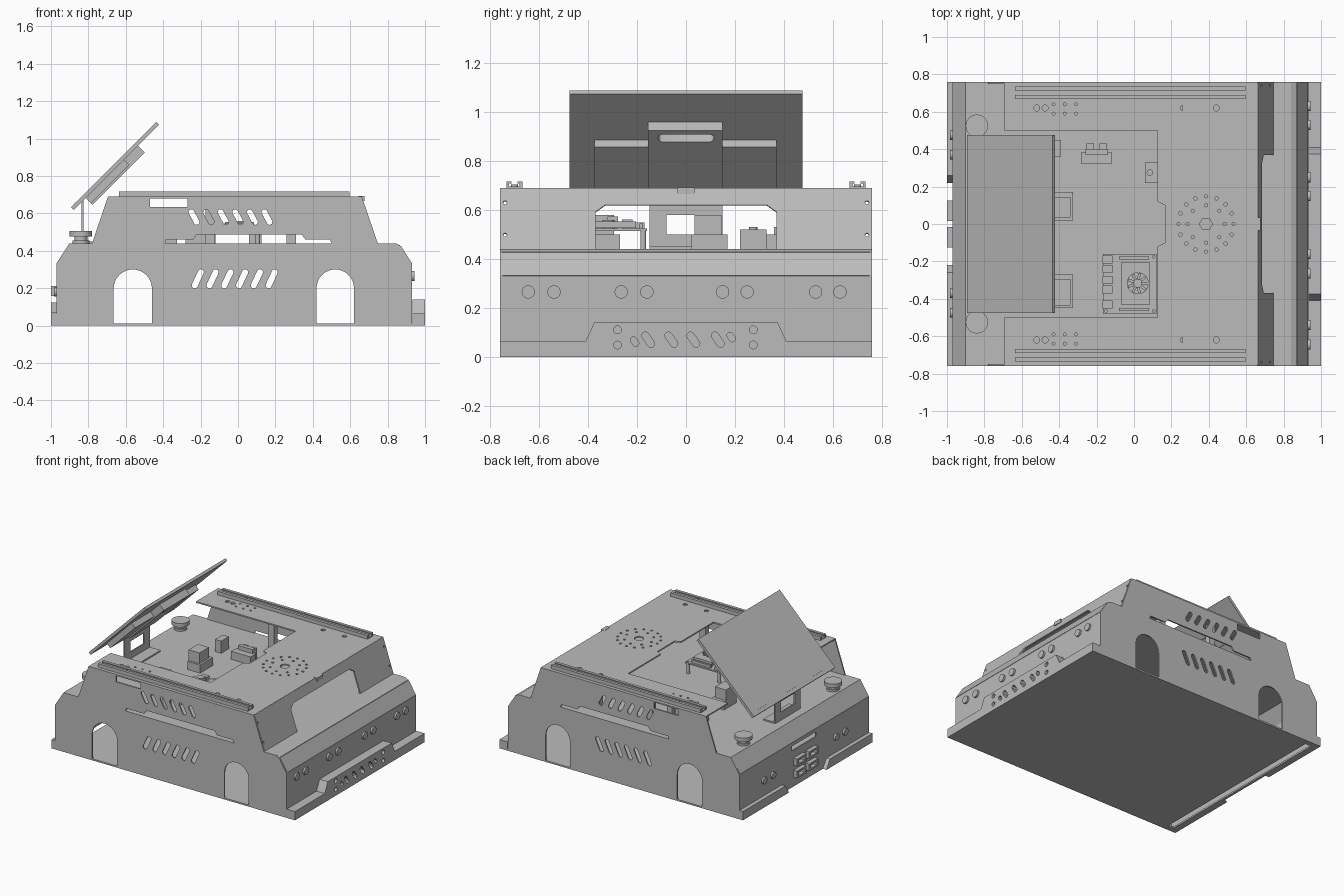
import bpy
from math import cos, sin, pi, radians
from mathutils import Matrix, Vector

cube = bpy.data.objects.get("Cube")
if cube:
    bpy.data.objects.remove(cube)

grey = bpy.data.materials.new("sheet metal grey")
grey.use_nodes = True
grey.diffuse_color = (0.5, 0.5, 0.5, 1)
grey.node_tree.nodes["Principled BSDF"].inputs["Base Color"].default_value = (0.5, 0.5, 0.5, 1)

X, Y, Z = Vector((1, 0, 0)), Vector((0, 1, 0)), Vector((0, 0, 1))
T = 0.005  # half thickness of the sheet metal
parts = []


def rect(a0, b0, a1, b1):
    return [(a0, b0), (a1, b0), (a1, b1), (a0, b1)]


def circle(a, b, r, n=16):
    return [(a + r * cos(2 * pi * i / n), b + r * sin(2 * pi * i / n)) for i in range(n)]


def slot(a, b, length, width, angle):
    """Rounded slot outline centred on (a, b)."""
    r, half, t = width / 2, (length - width) / 2, radians(angle)
    pts = []
    for end in (0, 1):
        for i in range(7):
            k = t + pi * end - pi / 2 + pi * i / 6
            c = t + pi * end
            pts.append((a + half * cos(c) + r * cos(k), b + half * sin(c) + r * sin(k)))
    return pts


def arch(a0, a1, base, top):
    r, mid = (a1 - a0) / 2, (a0 + a1) / 2
    return [(a0, base), (a1, base)] + [
        (mid + r * cos(pi * i / 16), top - r + r * sin(pi * i / 16)) for i in range(17)]


def panel(name, outline, holes=(), half=T, at=(0, 0, 0), u=X, v=Y):
    """Plate with holes, drawn in the u-v plane and thickened both ways."""
    curve = bpy.data.curves.new(name, "CURVE")
    curve.dimensions, curve.fill_mode, curve.extrude = "2D", "BOTH", half
    for loop in [outline, *holes]:
        s = curve.splines.new("POLY")
        s.points.add(len(loop) - 1)
        s.use_cyclic_u = True
        for p, (a, b) in zip(s.points, loop):
            p.co = (a, b, 0, 1)
    tmp = bpy.data.objects.new(name + "_outline", curve)
    bpy.context.collection.objects.link(tmp)
    mesh = bpy.data.meshes.new_from_object(
        tmp.evaluated_get(bpy.context.evaluated_depsgraph_get()))
    bpy.data.objects.remove(tmp)
    m = Matrix((u, v, u.cross(v))).transposed().to_4x4()
    m.translation = at
    mesh.transform(m)
    mesh.materials.clear()
    mesh.materials.append(grey)
    ob = bpy.data.objects.new(name, mesh)
    bpy.context.collection.objects.link(ob)
    parts.append(ob)
    return ob


def box(name, x0, x1, y0, y1, z0, z1):
    return panel(name, rect(x0, y0, x1, y1), half=(z1 - z0) / 2, at=(0, 0, (z0 + z1) / 2))


def disc(name, x, y, z0, z1, r):
    return panel(name, circle(x, y, r, 32), half=(z1 - z0) / 2, at=(0, 0, (z0 + z1) / 2))


def slope(name, p, q, width, outline=None, holes=()):
    """Plate running along y, leaning from p to q in the x-z plane."""
    d = Vector((q[0] - p[0], 0, q[1] - p[1]))
    shape = outline or rect(-width, 0, width, d.length)
    return panel(name, shape, holes, at=(p[0], 0, p[1]), u=Y, v=d.normalized())


# Lower body shell
body = [(-0.97, 0), (0.93, 0), (0.93, 0.33), (0.87, 0.425), (0.84, 0.44),
        (-0.9, 0.44), (-0.97, 0.33)]
vents = [slot(-0.215 + 0.079 * i, 0.25, 0.11, 0.032, 65) for i in range(6)]
arches = [arch(-0.665, -0.46, 0.012, 0.3), arch(0.42, 0.62, 0.012, 0.3)]
for side, s in (("right", -1), ("left", 1)):
    panel("body_side_" + side, body, vents + arches, at=(0, s * 0.755, 0), u=X, v=Z)
W = 0.752
panel("body_deck", rect(-0.9, -W, 0.84, W), at=(0, 0, 0.435))
slope("rear_slope", (-0.966, 0.33), (-0.897, 0.437), W)
slope("front_slope", (0.926, 0.33), (0.866, 0.424), W)
slope("front_slope_top", (0.866, 0.424), (0.838, 0.436), W)
panel("front_wall", rect(-W, 0, W, 0.33), at=(0.925, 0, 0), u=Y, v=Z)
panel("rear_wall", rect(-W, 0, W, 0.33), [rect(-0.14, 0.27, 0.14, 0.305)],
      at=(-0.965, 0, 0), u=Y, v=Z)
panel("floor_plate", rect(-0.97, -0.76, 1, 0.76), [rect(-0.95, -0.72, -0.9, 0.72)],
      at=(0, 0, 0.006), half=0.006)

# Front bumper with holes, and rear flanges
bumper = [(-0.76, 0), (0.76, 0), (0.76, 0.065), (0.41, 0.065), (0.375, 0.14),
          (-0.375, 0.14), (-0.41, 0.065), (-0.76, 0.065)]
bumper_holes = [circle(a, b, 0.016) for a in (-0.28, 0.275) for b in (0.048, 0.11)]
bumper_holes += [slot(a, 0.07, 0.07, 0.03, 125) for a in (-0.155, -0.06, 0.03, 0.13)]
bumper_holes += [slot(a, b, 0.042, 0.026, 125) for a, b in ((-0.21, 0.062), (0.185, 0.08))]
panel("front_bumper", bumper, bumper_holes, half=0.034, at=(0.966, 0, 0), u=Y, v=Z)
for s in (-1, 1):
    panel("rear_flange", [(s * 0.76, 0), (s * 0.22, 0), (s * 0.26, 0.065), (s * 0.76, 0.065)],
          half=0.015, at=(-0.985, 0, 0), u=Y, v=Z)

# Round sensors on both ends, sockets on the rear
for a in (-0.645, -0.54, -0.265, -0.16, 0.15, 0.25, 0.53, 0.63):
    panel("front_sensor", circle(a, 0.265, 0.027, 24), half=0.008, at=(0.935, 0, 0), u=Y, v=Z)
for a in (-0.475, -0.37, 0.37, 0.475):
    panel("rear_sensor", circle(a, 0.18, 0.025, 24), half=0.008, at=(-0.976, 0, 0), u=Y, v=Z)
for a in (-0.07, 0.07):
    for b in (0.095, 0.185):
        panel("rear_socket", rect(a - 0.055, b - 0.027, a + 0.055, b + 0.027),
              [rect(a - 0.035, b - 0.014, a + 0.035, b + 0.014)],
              half=0.015, at=(-0.985, 0, 0), u=Y, v=Z)

# Upper hood, open at the rear
hood = [(-0.78, 0.44), (-0.39, 0.44), (-0.385, 0.46), (-0.24, 0.46), (-0.22, 0.488),
        (0.34, 0.488), (0.36, 0.46), (0.49, 0.46), (0.5, 0.44), (0.745, 0.44),
        (0.66, 0.69), (-0.695, 0.69)]
hood_vents = [slot(-0.235 + 0.078 * i, 0.58, 0.09, 0.03, 118) for i in range(6)]
window = [rect(-0.47, 0.635, -0.27, 0.68)]
for side, s in (("right", -1), ("left", 1)):
    panel("hood_side_" + side, hood, hood_vents + window, at=(0, s * 0.755, 0), u=X, v=Z)
L = 0.262
slope("hood_front", (0.742, 0.44), (0.657, 0.688), W, outline=[
    (-W, 0), (-0.37, 0), (-0.37, 0.16), (-0.33, 0.19), (0.33, 0.19), (0.37, 0.16),
    (0.37, 0), (W, 0), (W, L), (-W, L)],
    holes=[circle(s * 0.74, v, 0.008, 8) for s in (-1, 1) for v in (0.06, 0.2)])
hood_top = [(-0.695, -W), (0.66, -W), (0.66, W), (-0.695, W), (-0.695, 0.5), (0.125, 0.5),
            (0.125, 0.12), (0.165, 0.1), (0.165, -0.1), (0.125, -0.12), (0.125, -0.5),
            (-0.695, -0.5)]
holes = [circle(0.385, 0, 0.035, 6)]
for n, r in ((8, 0.1), (16, 0.148)):
    holes += [circle(0.385 + r * cos(2 * pi * i / n), r * sin(2 * pi * i / n), 0.009, 8)
              for i in range(n)]
for s in (-1, 1):
    holes += [circle(a, s * 0.62, 0.016) for a in (-0.52, -0.475, 0.265, 0.44)]
    holes += [circle(a, s * b, 0.008, 8) for a in (-0.43, -0.37, -0.31) for b in (0.59, 0.64)]
panel("hood_top", hood_top, holes, at=(0, 0, 0.685))
box("hood_latch", 0.645, 0.675, -0.035, 0.035, 0.665, 0.692)

# Rails on the hood: channel with two inward lips
rail = [(-0.033, 0), (0.033, 0), (0.033, 0.028), (0.012, 0.028), (0.012, 0.02),
        (0.022, 0.02), (0.022, 0.008), (-0.022, 0.008), (-0.022, 0.02),
        (-0.012, 0.02), (-0.012, 0.028), (-0.033, 0.028)]
for s in (-1, 1):
    panel("slide_rail", rail, half=0.615, at=(-0.02, s * 0.702, 0.689), u=Y, v=Z)
    for a in (-0.43, 0.4):
        disc("rail_screw", a, s * 0.702, 0.695, 0.705, 0.014)
    for a in (-0.15, 0.285):
        box("hood_post", a - 0.025, a + 0.025, s * 0.62 - 0.02, s * 0.62 + 0.02, 0.44, 0.682)

# Tilted screen with its back cover and hinge stand
tilt = Vector((1, 0, 1)).normalized()
back = Y.cross(tilt)
base = Vector((-0.885, 0, 0.625))
panel("screen", rect(-0.477, 0, 0.477, 0.645), half=0.01, at=base, u=Y, v=tilt)
panel("screen_lip", rect(-0.477, 0.028, 0.477, 0.034), half=0.002,
      at=base - back * 0.01, u=Y, v=tilt)
panel("screen_back_cover", rect(-0.375, 0.09, 0.37, 0.38), half=0.02,
      at=base + back * 0.03, u=Y, v=tilt)
panel("screen_bracket", rect(-0.155, 0.09, 0.15, 0.485),
      [slot(0, 0.44, 0.23, 0.045, 0)], half=0.025, at=base + back * 0.035, u=Y, v=tilt)
panel("screen_stand", rect(-0.15, 0.44, 0.15, 0.67), [rect(-0.08, 0.5, 0.08, 0.58)],
      at=(-0.832, 0, 0), u=Y, v=Z)
box("stand_foot", -0.832, -0.74, -0.15, 0.15, 0.44, 0.45)

# Push buttons beside the screen
for s in (-1, 1):
    disc("button_collar", -0.84, s * 0.525, 0.44, 0.455, 0.045)
    disc("button_stem", -0.84, s * 0.525, 0.455, 0.476, 0.035)
    disc("button_cap", -0.84, s * 0.525, 0.476, 0.505, 0.06)

# Circuit board with ports, cooler and fan
panel("circuit_board", rect(-0.165, -0.48, 0.12, -0.16),
      [circle(a, b, 0.007, 8) for a in (-0.15, 0.105) for b in (-0.465, -0.175)],
      at=(0, 0, 0.52))
for a in (-0.15, 0.105):
    for b in (-0.465, -0.175):
        disc("board_standoff", a, b, 0.44, 0.515, 0.012)
for i, b in enumerate((-0.19, -0.24, -0.3, -0.35, -0.43)):
    box("board_port", -0.168, -0.115, b - 0.021, b + 0.021, 0.525, 0.55 + 0.012 * (i % 3))
box("memory_slot", -0.08, 0.08, -0.19, -0.175, 0.525, 0.545)
box("board_header", -0.08, 0.08, -0.465, -0.45, 0.525, 0.545)
panel("cooler_frame", rect(-0.07, -0.43, 0.085, -0.205), [circle(0.02, -0.317, 0.056, 32)],
      half=0.014, at=(0, 0, 0.54))
disc("fan_hub", 0.02, -0.317, 0.525, 0.56, 0.024)
for i in range(9):
    t = 2 * pi * i / 9
    d = Vector((cos(t), sin(t), 0))
    panel("fan_blade", rect(0.02, -0.007, 0.054, 0.007), half=0.003,
          at=(0.02, -0.317, 0.548), u=d, v=Z.cross(d))

# Relay boxes, terminal bracket and connector on the deck
for b0, b1 in ((0.02, 0.17), (-0.45, -0.27)):
    box("relay_base", -0.43, -0.325, b0, b1, 0.44, 0.5)
    box("relay_box", -0.43, -0.34, b0 + 0.015, b1 - 0.025, 0.5, 0.58)
box("small_relay", -0.44, -0.39, 0.36, 0.45, 0.44, 0.53)
box("terminal_base", -0.28, -0.12, 0.32, 0.385, 0.44, 0.5)
box("terminal_block", -0.26, -0.14, 0.37, 0.4, 0.44, 0.53)
for a in (-0.235, -0.165):
    box("terminal_tab", a - 0.02, a + 0.02, 0.4, 0.43, 0.44, 0.52)
box("connector_box", 0.06, 0.125, 0.22, 0.33, 0.44, 0.52)
disc("connector_plug", 0.085, 0.275, 0.52, 0.53, 0.017)

# Smooth shading on the rounded faces
bpy.ops.object.select_all(action="DESELECT")
for ob in parts:
    ob.select_set(True)
bpy.context.view_layer.objects.active = parts[0]
bpy.ops.object.shade_smooth_by_angle(angle=radians(30))
